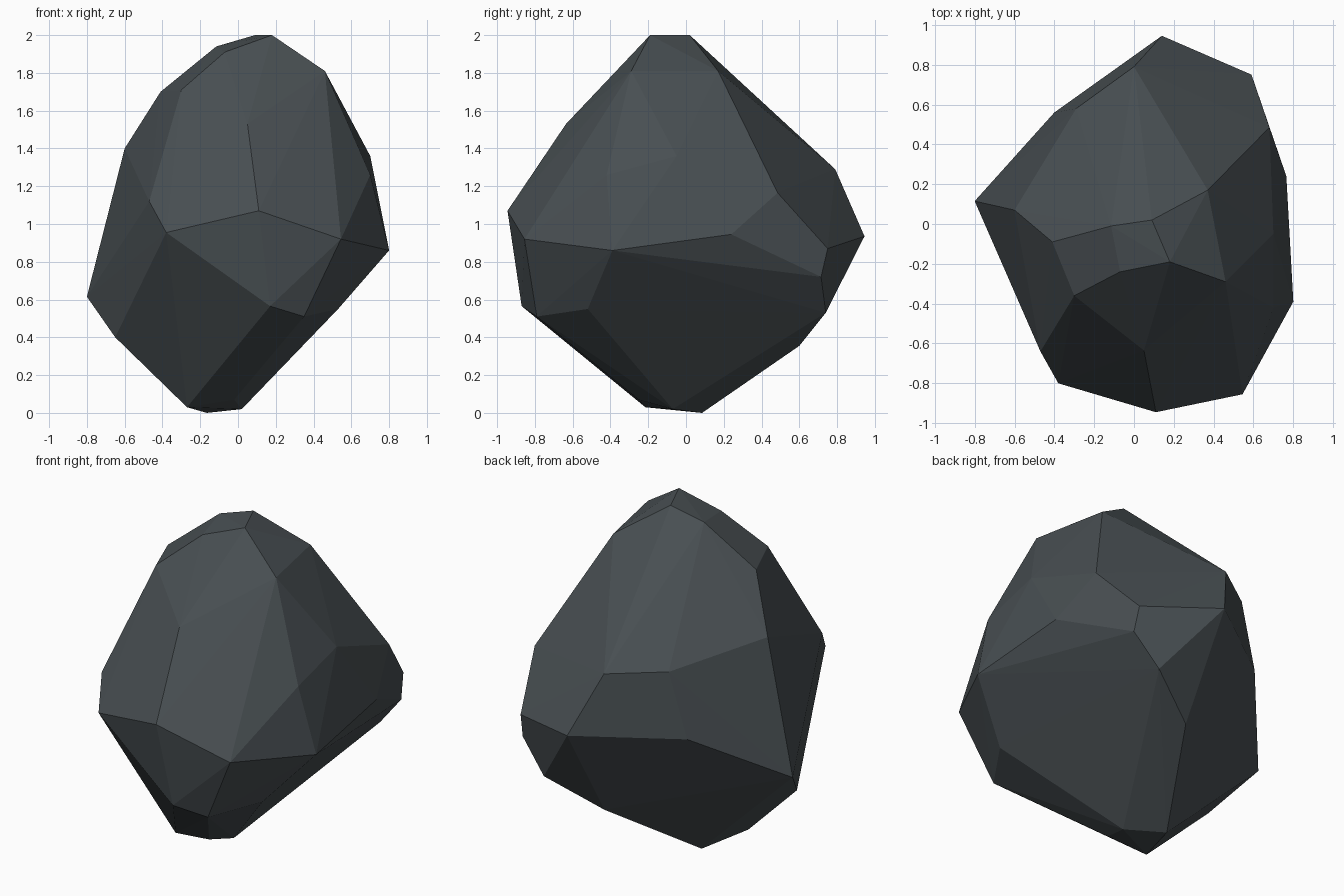
import bpy, bmesh

# One flat slate colour
slate = bpy.data.materials.new("dark slate")
slate.diffuse_color = (0.065, 0.078, 0.085, 1)

# Corner points of the faceted boulder, ring by ring from crown to base
crown = [(.18, -.19, 2), (.09, .02, 2), (-.115, -.01, 1.94), (-.07, -.24, 1.91),
         (.46, -.29, 1.81), (.37, .17, 1.81), (-.41, -.09, 1.70), (-.30, -.36, 1.71)]
shoulder = [(.05, -.635, 1.53), (-.60, .07, 1.40), (.70, -.05, 1.36), (.70, -.42, 1.26),
            (0, .79, 1.29), (-.29, .58, 1.30), (.68, .485, 1.165), (-.47, -.64, 1.12)]
belly = [(.11, -.945, 1.07), (.545, -.855, .92), (-.38, -.80, .955), (.80, -.39, .86),
         (.765, .24, .945), (.59, .75, .87), (.14, .945, .935), (-.40, .56, .91),
         (-.80, .115, .615), (.60, .715, .72)]
base = [(.44, .74, .53), (.17, -.87, .565), (.35, -.79, .51), (.53, -.52, .55),
        (-.65, -.14, .40), (.13, .60, .355), (-.27, -.215, .03), (-.02, -.25, .07),
        (.02, -.07, .02), (-.165, .085, 0)]

# Wrap the corners in a convex hull to get the flat facets
bm = bmesh.new()
for p in crown + shoulder + belly + base:
    bm.verts.new(p)
bmesh.ops.convex_hull(bm, input=bm.verts[:])
bmesh.ops.delete(bm, geom=[v for v in bm.verts if not v.link_faces], context='VERTS')
bmesh.ops.recalc_face_normals(bm, faces=bm.faces[:])

mesh = bpy.data.meshes.new("boulder")
bm.to_mesh(mesh)
bm.free()
mesh.materials.append(slate)
bpy.context.collection.objects.link(bpy.data.objects.new("boulder", mesh))
